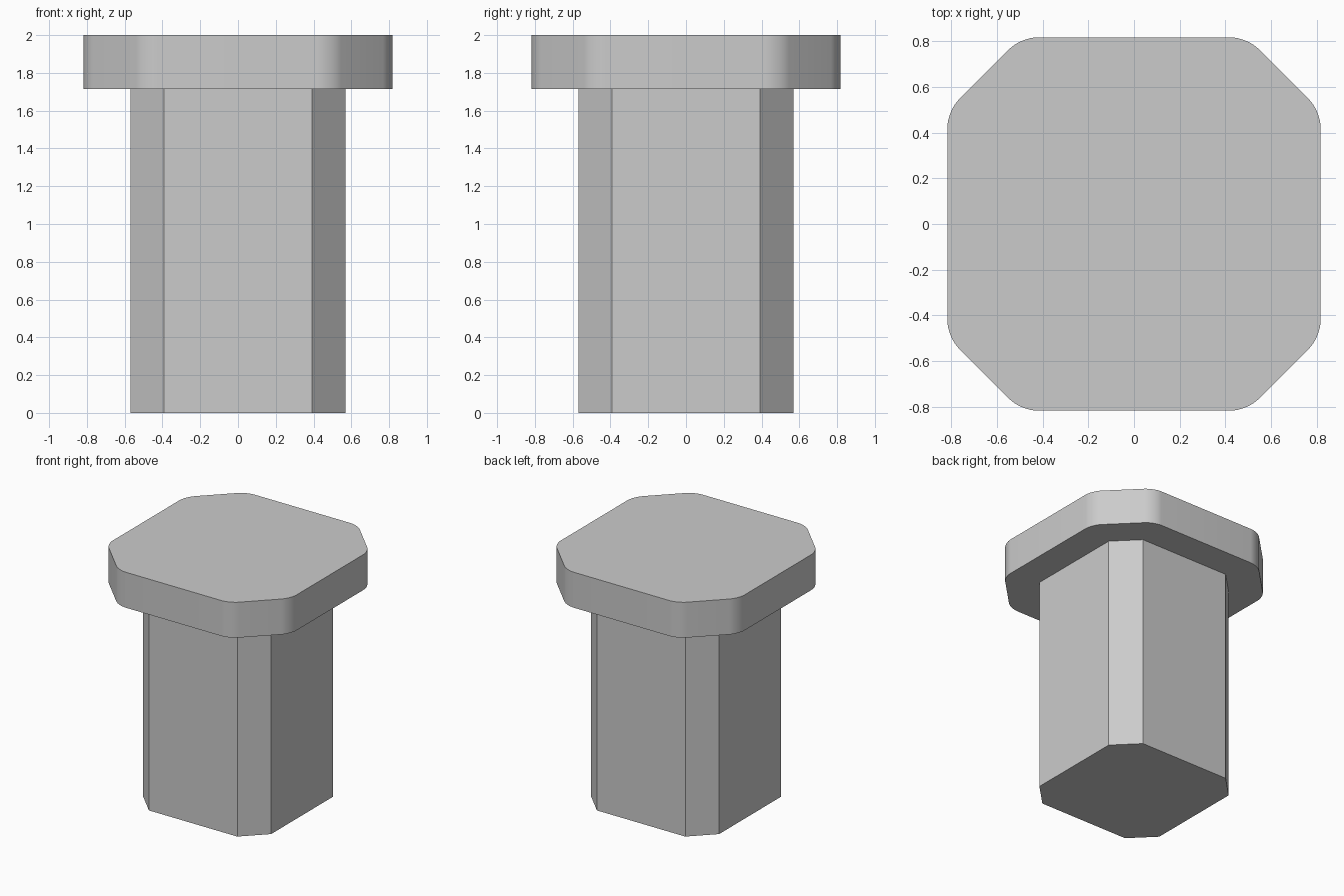
import bpy
import bmesh

cube = bpy.data.objects.get("Cube")
if cube:
    bpy.data.objects.remove(cube, do_unlink=True)

COLOUR = (0.6, 0.6, 0.6, 1.0)
grey = bpy.data.materials.new("plain_grey")
grey.use_nodes = True
grey.diffuse_color = COLOUR
grey.node_tree.nodes["Principled BSDF"].inputs["Base Color"].default_value = COLOUR


def chamfered_prism(name, half, flat, bottom, top, rounding=0.0):
    """Square prism with cut corners; flat is half the length of each side."""
    bm = bmesh.new()
    outline = []
    # One corner cut, turned through four quarters
    for x, y in ((half, flat), (flat, half)):
        outline.append((x, y))
    points = []
    for _ in range(4):
        points += outline
        outline = [(-y, x) for x, y in outline]
    base = bm.faces.new([bm.verts.new((x, y, bottom)) for x, y in points])
    grown = bmesh.ops.extrude_face_region(bm, geom=[base])["geom"]
    for v in grown:
        if isinstance(v, bmesh.types.BMVert):
            v.co.z = top
    bmesh.ops.recalc_face_normals(bm, faces=bm.faces)
    # Round the upright edges
    if rounding:
        upright = [e for e in bm.edges
                   if abs(e.verts[0].co.z - e.verts[1].co.z) > 0.01]
        bmesh.ops.bevel(bm, geom=upright, offset=rounding, segments=8,
                        profile=0.5, affect='EDGES')
    mesh = bpy.data.meshes.new(name)
    bm.to_mesh(mesh)
    bm.free()
    mesh.materials.append(grey)
    obj = bpy.data.objects.new(name, mesh)
    bpy.context.collection.objects.link(obj)
    bpy.ops.object.select_all(action='DESELECT')
    obj.select_set(True)
    bpy.context.view_layer.objects.active = obj
    bpy.ops.object.shade_smooth_by_angle()
    return obj


# Sharp-edged shaft and the rounded head on top of it
chamfered_prism("shaft", 0.57, 0.393, 0.0, 1.715)
chamfered_prism("head", 0.817, 0.495, 1.715, 2.0, rounding=0.07)
